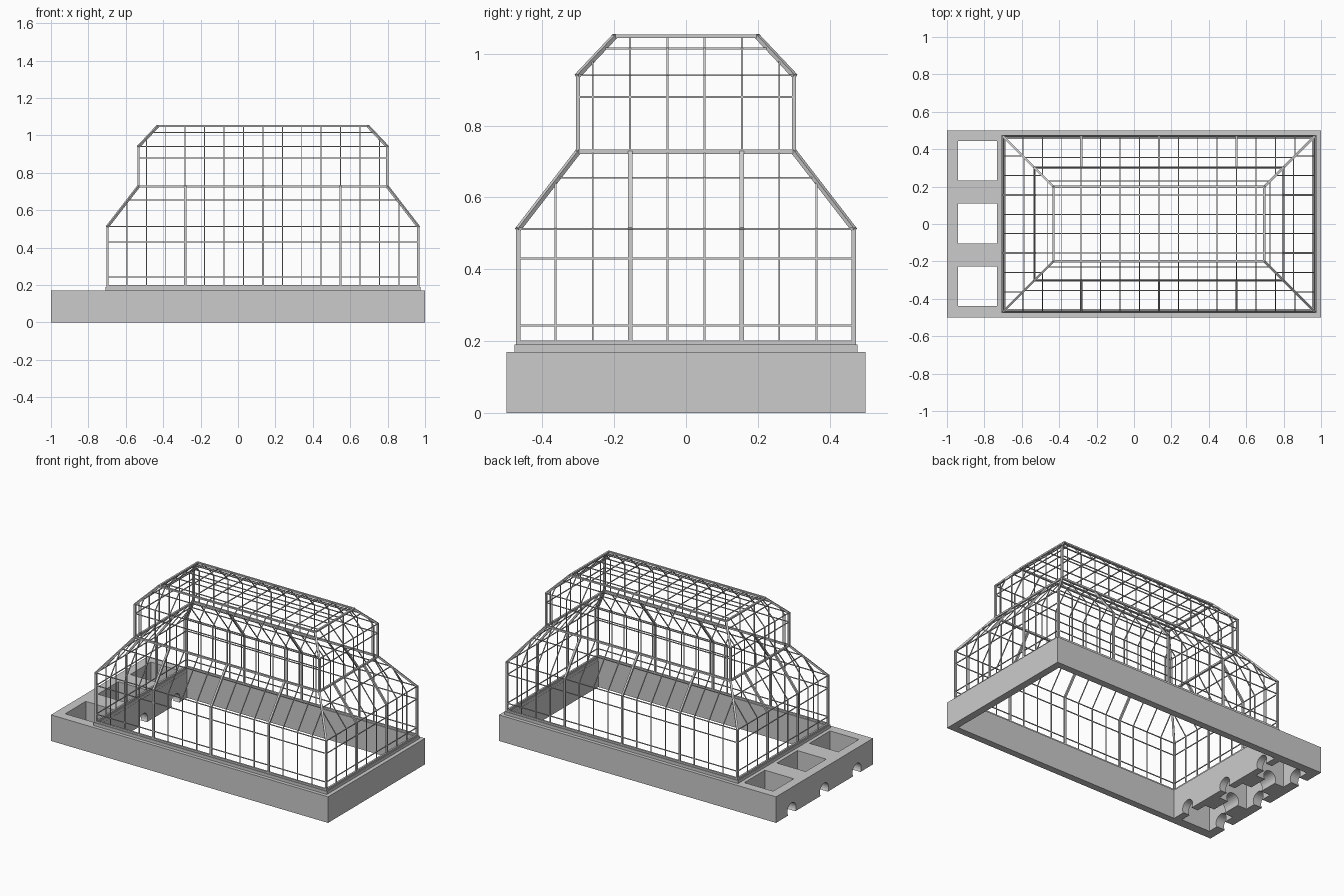
import bpy, bmesh, math
from mathutils import Vector, Matrix

if "Cube" in bpy.data.objects:
    bpy.data.objects.remove(bpy.data.objects["Cube"])

CX, HX, HY = 0.133, 0.831, 0.467          # greenhouse centre and half sizes
THICK, THIN = 0.012, 0.005
# (height, inset) profile of the glazed walls
LOWER = [(0.19, 0), (0.512, 0), (0.727, 0.166)]
UPPER = [(0.727, 0.166), (0.94, 0.166), (1.048, 0.268)]
STEP = HY * 2 / 9
STEPX = HX * 2 / 16


def finish(bm, name):
    me = bpy.data.meshes.new(name)
    bm.to_mesh(me)
    bm.free()
    ob = bpy.data.objects.new(name, me)
    bpy.context.collection.objects.link(ob)
    return ob


def box(bm, lo, hi):
    lo, hi = Vector(lo), Vector(hi)
    m = Matrix.Translation((lo + hi) / 2) @ Matrix.Diagonal((*(hi - lo), 1))
    bmesh.ops.create_cube(bm, size=1, matrix=m)


def bar(bm, p, q, w, h=None):
    p, q = Vector(p), Vector(q)
    d = q - p
    if d.length < 1e-4:
        return
    z = d.normalized()
    hint = Vector((0, 1, 0)) if abs(z.z) > 0.99 else Vector((0, 0, 1))
    x = z.cross(hint).normalized()
    y = z.cross(x)
    rot = Matrix((x, y, z)).transposed().to_4x4()
    m = (Matrix.Translation((p + q) / 2) @ rot
         @ Matrix.Diagonal((w, h or w, d.length + w * 0.7, 1)))
    bmesh.ops.create_cube(bm, size=1, matrix=m)


def ring(bm, z, inset, w, h=None):
    a, b = HX - inset, HY - inset
    c = [(CX - a, -b, z), (CX + a, -b, z), (CX + a, b, z), (CX - a, b, z)]
    for i in range(4):
        bar(bm, c[i], c[(i + 1) % 4], w, h)


def inset_at(profile, z):
    for (z0, i0), (z1, i1) in zip(profile, profile[1:]):
        if z <= z1:
            return i0 + (i1 - i0) * (z - z0) / (z1 - z0)


def wall_bar(bm, profile, t, along_x, w):
    """Upright following the wall profile at offset t, cut off at the hips."""
    half_t, half_n = (HX, HY) if along_x else (HY, HX)
    limit = half_t - abs(t)
    for (z0, i0), (z1, i1) in zip(profile, profile[1:]):
        if i0 >= limit:
            break
        if i1 > limit:
            z1, i1 = z0 + (z1 - z0) * (limit - i0) / (i1 - i0), limit
        for s in (-1, 1):
            a, b = s * (half_n - i0), s * (half_n - i1)
            if along_x:
                bar(bm, (CX + t, a, z0), (CX + t, b, z1), w)
            else:
                bar(bm, (CX + a, t, z0), (CX + b, t, z1), w)


def tier(name, profile, rails, thick_posts):
    # heavy corner posts and hips
    bm = bmesh.new()
    for (z0, i0), (z1, i1) in zip(profile, profile[1:]):
        for sx in (-1, 1):
            for sy in (-1, 1):
                bar(bm, (CX + sx * (HX - i0), sy * (HY - i0), z0),
                    (CX + sx * (HX - i1), sy * (HY - i1), z1), THICK)
    if thick_posts:
        for k in (-4, 0, 4):
            wall_bar(bm, profile, k * STEPX, True, THICK)
        for k in (-1.5, 1.5):
            wall_bar(bm, profile, k * STEP, False, THICK)
    finish(bm, name + "_posts")
    # thin glazing bars
    bm = bmesh.new()
    for k in range(-7, 8):
        if not (thick_posts and k % 4 == 0):
            wall_bar(bm, profile, k * STEPX, True, THIN)
    for k in range(8):
        k -= 3.5
        if not (thick_posts and abs(k) == 1.5):
            wall_bar(bm, profile, k * STEP, False, THIN)
    for z in rails:
        ring(bm, z, inset_at(profile, z), THIN)
    finish(bm, name + "_glazing_bars")


tier("lower_tier", LOWER, (0.243, 0.43, 0.512, 0.655), True)
tier("upper_tier", UPPER, (0.88, 0.94, 1.015), False)

# heavy horizontal rails
bm = bmesh.new()
ring(bm, 0.195, 0, THICK)
ring(bm, 0.727, 0.166, THICK)
ring(bm, 1.049, 0.268, THICK, 0.01)
finish(bm, "main_rails")

# flat roof grid
bm = bmesh.new()
rx, ry = HX - 0.268, HY - 0.268
for k in range(-5, 6):
    bar(bm, (CX + k * STEPX, -ry, 1.048), (CX + k * STEPX, ry, 1.048), THIN)
for k in (-1.5, -0.5, 0.5, 1.5):
    bar(bm, (CX - rx, k * STEP, 1.048), (CX + rx, k * STEP, 1.048), THIN)
finish(bm, "roof_grid")

# sill between base and glazing
bm = bmesh.new()
ox, oy, t = HX + 0.011, HY + 0.010, 0.022
for s in (-1, 1):
    ys = sorted((s * oy, s * (oy - t)))
    box(bm, (CX - ox, ys[0], 0.17), (CX + ox, ys[1], 0.19))
    xs = sorted((CX + s * ox, CX + s * (ox - t)))
    box(bm, (xs[0], -oy + t, 0.17), (xs[1], oy - t, 0.19))
finish(bm, "sill")

# masonry base: main opening, three pits and arched passages
bm = bmesh.new()
box(bm, (-1, -0.5, 0), (1, 0.5, 0.17))
base = finish(bm, "base")
holes = bmesh.new()
box(holes, (CX - HX + 0.012, -HY + 0.012, -0.1), (CX + HX - 0.012, HY - 0.012, 0.3))
for y in (-0.333, 0.003, 0.338):
    box(holes, (-0.94, y - 0.106, -0.1), (-0.732, y + 0.106, 0.3))


def passage(bm, p, q, r=0.045):
    p, q = Vector(p), Vector(q)
    d = q - p
    rot = d.to_track_quat('Z', 'Y').to_matrix().to_4x4()
    bmesh.ops.create_cone(bm, cap_ends=True, segments=24, radius1=r, radius2=r,
                          depth=d.length, matrix=Matrix.Translation((p + q) / 2) @ rot)


x_pass, y_pass = bmesh.new(), bmesh.new()
for y in (-0.333, 0.003, 0.338):
    passage(x_pass, (-1.05, y, 0.025), (-0.64, y, 0.025))
passage(y_pass, (-0.836, -0.3, 0.025), (-0.836, 0.3, 0.025))
for cut_bm in (holes, x_pass, y_pass):
    cutter = finish(cut_bm, "base_cutter")
    cutter.hide_render = True
    mod = base.modifiers.new("cut", 'BOOLEAN')
    mod.operation, mod.solver, mod.object = 'DIFFERENCE', 'EXACT', cutter
    bpy.context.view_layer.objects.active = base
    bpy.ops.object.modifier_apply(modifier=mod.name)
    bpy.data.objects.remove(cutter)
